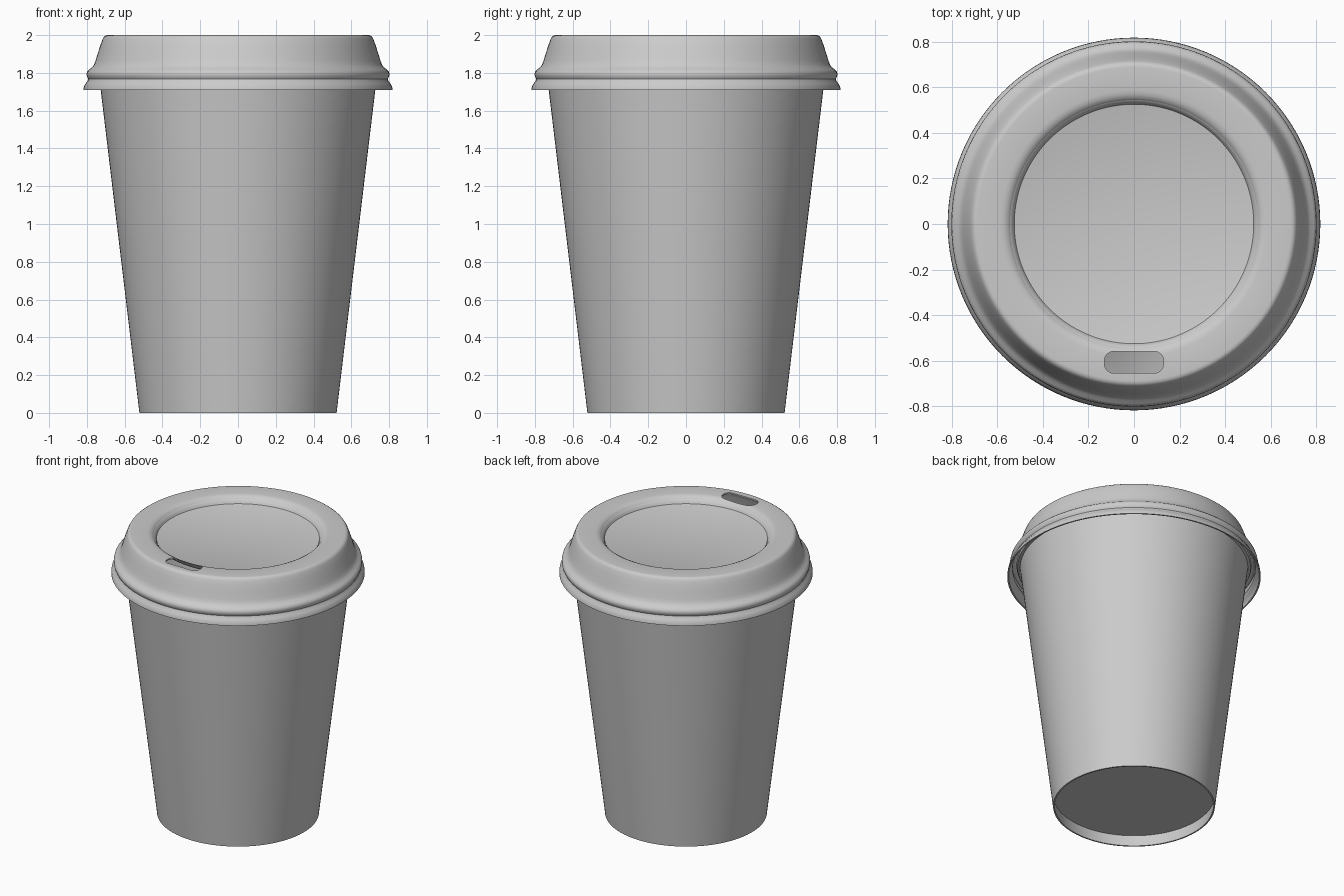
import bpy, bmesh, math

if "Cube" in bpy.data.objects:
    bpy.data.objects.remove(bpy.data.objects["Cube"])

SEG = 128


def lathe(name, profile):
    """Revolve an (r, z) profile around the z axis."""
    bm = bmesh.new()
    verts = [bm.verts.new((r, 0, z)) for r, z in profile]
    edges = [bm.edges.new(p) for p in zip(verts, verts[1:])]
    bmesh.ops.spin(bm, geom=verts + edges, cent=(0, 0, 0), axis=(0, 0, 1),
                   angle=2 * math.pi, steps=SEG, use_duplicate=False)
    bmesh.ops.remove_doubles(bm, verts=bm.verts, dist=1e-5)
    bmesh.ops.recalc_face_normals(bm, faces=bm.faces)
    mesh = bpy.data.meshes.new(name)
    bm.to_mesh(mesh)
    bm.free()
    obj = bpy.data.objects.new(name, mesh)
    bpy.context.collection.objects.link(obj)
    return obj


def smooth(obj, degrees):
    bpy.ops.object.select_all(action='DESELECT')
    obj.select_set(True)
    bpy.context.view_layer.objects.active = obj
    bpy.ops.object.shade_smooth_by_angle(angle=math.radians(degrees))


# Tapered paper cup: recessed base, thin wall, small rolled rim
cup = lathe("cup", [
    (0, 0.08), (0.520, 0.08), (0.512, 0.0), (0.522, 0.0), (0.727, 1.71),
    (0.735, 1.775), (0.752, 1.778), (0.758, 1.793), (0.748, 1.808),
    (0.730, 1.808), (0.722, 1.79), (0.522, 0.095), (0, 0.095)])
smooth(cup, 40)

# Outer lid curve from the skirt, over the snap bead and shoulder, to the sunken top
outer = [
    (0.818, 1.71), (0.816, 1.728), (0.806, 1.745), (0.796, 1.758), (0.793, 1.768),
    (0.799, 1.779), (0.802, 1.792), (0.799, 1.807), (0.788, 1.818), (0.774, 1.828),
    (0.763, 1.842), (0.754, 1.865), (0.742, 1.905), (0.728, 1.948), (0.716, 1.98),
    (0.709, 1.992), (0.699, 1.999), (0.688, 2.0), (0.585, 2.0), (0.568, 1.997),
    (0.552, 1.989), (0.541, 1.976), (0.535, 1.962), (0.530, 1.955), (0.522, 1.952),
    (0, 1.952)]
# Inner surface follows the outer one, slightly smaller and lower
inner = [(max(r - 0.010, 0), z - (0.010 if z > 1.81 else 0)) for r, z in outer]
lid = lathe("lid", [outer[-1]] + outer[-2::-1] + inner[:-1] + [inner[-1]])

# Rounded slot cutter for the sip hole
bm = bmesh.new()
hx, hy, rad, cy = 0.13, 0.048, 0.042, -0.607
ring = []
for sx, sy, start in ((1, 1, 0), (-1, 1, 90), (-1, -1, 180), (1, -1, 270)):
    for i in range(7):
        a = math.radians(start + i * 15)
        ring.append(bm.verts.new((sx * (hx - rad) + rad * math.cos(a),
                                  cy + sy * (hy - rad) + rad * math.sin(a), 1.9)))
face = bm.faces.new(ring)
ext = bmesh.ops.extrude_face_region(bm, geom=[face])
bmesh.ops.translate(bm, vec=(0, 0, 0.2),
                    verts=[g for g in ext["geom"] if isinstance(g, bmesh.types.BMVert)])
bmesh.ops.recalc_face_normals(bm, faces=bm.faces)
mesh = bpy.data.meshes.new("sip_hole_cutter")
bm.to_mesh(mesh)
bm.free()
cutter = bpy.data.objects.new("sip_hole_cutter", mesh)
bpy.context.collection.objects.link(cutter)
cutter.hide_render = True

# Cut the sip hole through the lid
smooth(lid, 40)
mod = lid.modifiers.new("sip_hole", 'BOOLEAN')
mod.operation = 'DIFFERENCE'
mod.solver = 'EXACT'
mod.object = cutter
bpy.ops.object.modifier_apply(modifier=mod.name)
bpy.data.objects.remove(cutter)
smooth(lid, 40)
